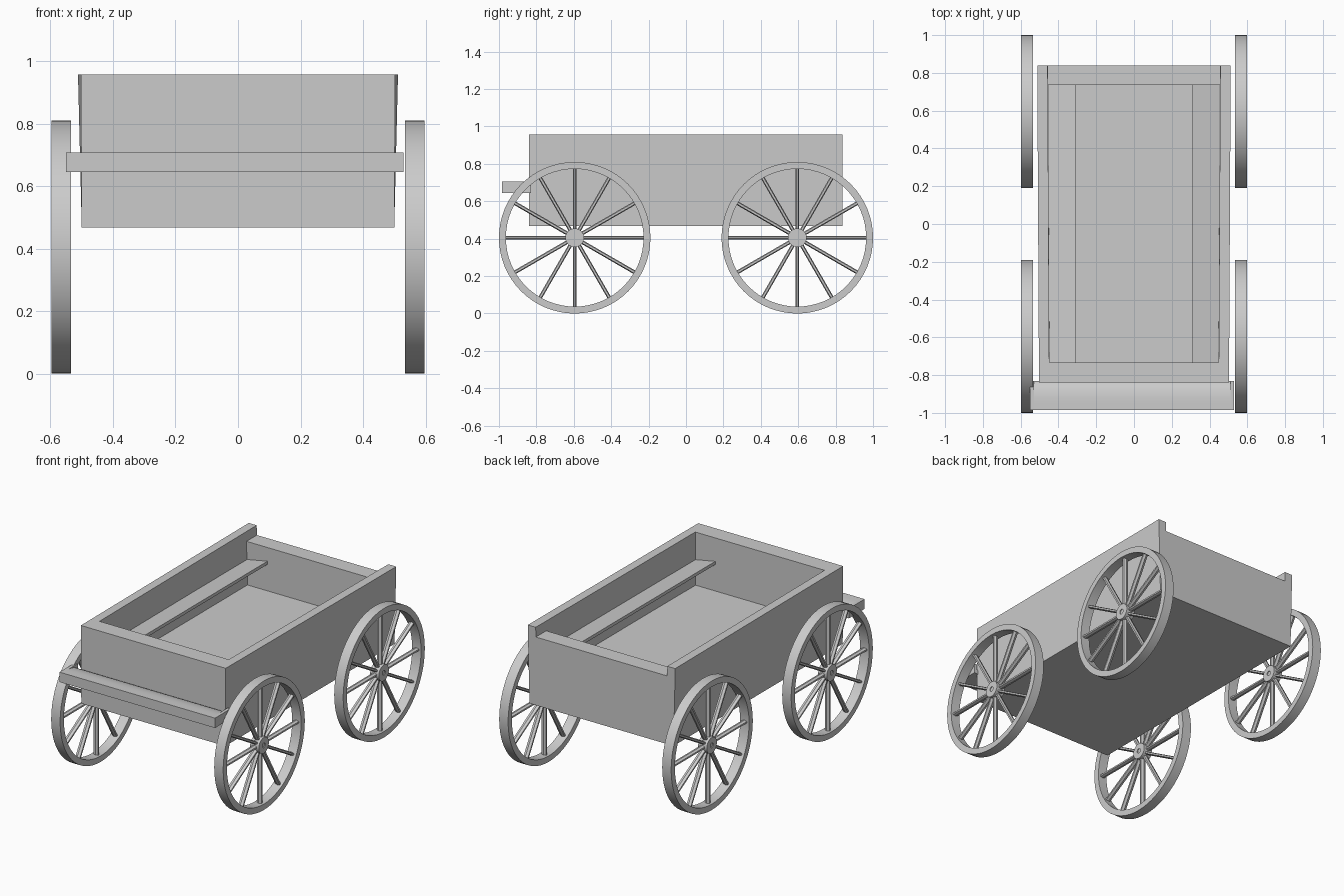
import bpy, bmesh
from math import pi, cos, sin
from mathutils import Matrix

if "Cube" in bpy.data.objects:
    bpy.data.objects.remove(bpy.data.objects["Cube"])


def finish(name, bm):
    bmesh.ops.recalc_face_normals(bm, faces=bm.faces)
    me = bpy.data.meshes.new(name)
    bm.to_mesh(me)
    bm.free()
    ob = bpy.data.objects.new(name, me)
    bpy.context.collection.objects.link(ob)
    return ob


def smooth(ob):
    bpy.ops.object.select_all(action='DESELECT')
    ob.select_set(True)
    bpy.context.view_layer.objects.active = ob
    bpy.ops.object.shade_smooth_by_angle(angle=0.6)


def extrude_x(bm, profile, x0, x1):
    a = [bm.verts.new((x0, y, z)) for y, z in profile]
    b = [bm.verts.new((x1, y, z)) for y, z in profile]
    bm.faces.new(a)
    bm.faces.new(b[::-1])
    n = len(a)
    for i in range(n):
        bm.faces.new((a[i], b[i], b[(i + 1) % n], a[(i + 1) % n]))


def block(name, x, y, z):
    bm = bmesh.new()
    extrude_x(bm, [(y[0], z[0]), (y[1], z[0]), (y[1], z[1]), (y[0], z[1])], *x)
    return finish(name, bm)


# Cart box: thick floor and end panels
block("floor", (-0.46, 0.46), (-0.75, 0.75), (0.468, 0.624))
block("front_panel", (-0.45, 0.45), (-0.84, -0.733), (0.468, 0.957))
block("tailgate", (-0.46, 0.46), (0.735, 0.838), (0.468, 0.896))

for s, side in ((1, "right"), (-1, "left")):
    # Side walls flare slightly at the upper rear corner
    wall = block(side + "_wall", (s * 0.445, s * 0.5), (-0.84, 0.838), (0.468, 0.957))
    for v in wall.data.vertices:
        if v.co.z > 0.9:
            v.co.x += s * (0.012 if v.co.y > 0 else 0.003)
    # Benches tilt down towards the walls
    bench = block(side + "_bench", (s * 0.31, s * 0.452), (-0.74, 0.74), (0.79, 0.81))
    for v in bench.data.vertices:
        if abs(v.co.x) > 0.4:
            v.co.z -= 0.027

# Footboard: top rolls down towards the cart, closed by end caps
board = bmesh.new()
roll = [(-0.83 - 0.11 * cos(t * pi / 16), 0.66 + 0.047 * sin(t * pi / 16)) for t in range(9)]
roll = [(-0.94 + 0.11 * sin(t * pi / 16), 0.662 + 0.045 * cos(t * pi / 16)) for t in range(8)]
extrude_x(board, roll + [(-0.83, 0.645), (-0.985, 0.645), (-0.985, 0.707)], -0.53, 0.51)
for x0, x1 in ((-0.55, -0.53), (0.51, 0.53)):
    extrude_x(board, [(-0.83, 0.645), (-0.83, 0.707), (-0.985, 0.707), (-0.985, 0.645)], x0, x1)
smooth(finish("footboard", board))


# Wheels: rim, hub with recessed axle end, and twelve angular spokes
def cylinder(bm, radius, depth, matrix, segments):
    bmesh.ops.create_cone(bm, cap_ends=True, segments=segments, radius1=radius,
                          radius2=radius, depth=depth, matrix=matrix)


def ring(bm, R, r, w, n):
    section = [(R, -w), (R, w), (r, w), (r, -w)]
    rings = [[bm.verts.new((h, q * cos(2 * pi * i / n), q * sin(2 * pi * i / n)))
              for q, h in section] for i in range(n)]
    for i in range(n):
        a, b = rings[i], rings[(i + 1) % n]
        for k in range(4):
            bm.faces.new((a[k], b[k], b[(k + 1) % 4], a[(k + 1) % 4]))


def wheel(name, x, y):
    bm = bmesh.new()
    ring(bm, 0.405, 0.368, 0.031, 64)
    ring(bm, 0.05, 0.015, 0.03, 32)
    cylinder(bm, 0.016, 0.05, Matrix.Rotation(pi / 2, 4, 'Y'), 16)
    for i in range(12):
        m = (Matrix.Rotation(i * pi / 6, 4, 'X') @ Matrix.Translation((0, 0, 0.208))
             @ Matrix.Diagonal((1.8, 1, 1, 1)))
        cylinder(bm, 0.01, 0.33, m, 6)
    ob = finish(name, bm)
    ob.location = (x, y, 0.405)
    smooth(ob)


for x, side in ((0.566, "right"), (-0.566, "left")):
    for y, end in ((-0.595, "front"), (0.595, "rear")):
        wheel(f"{end}_{side}_wheel", x, y)
